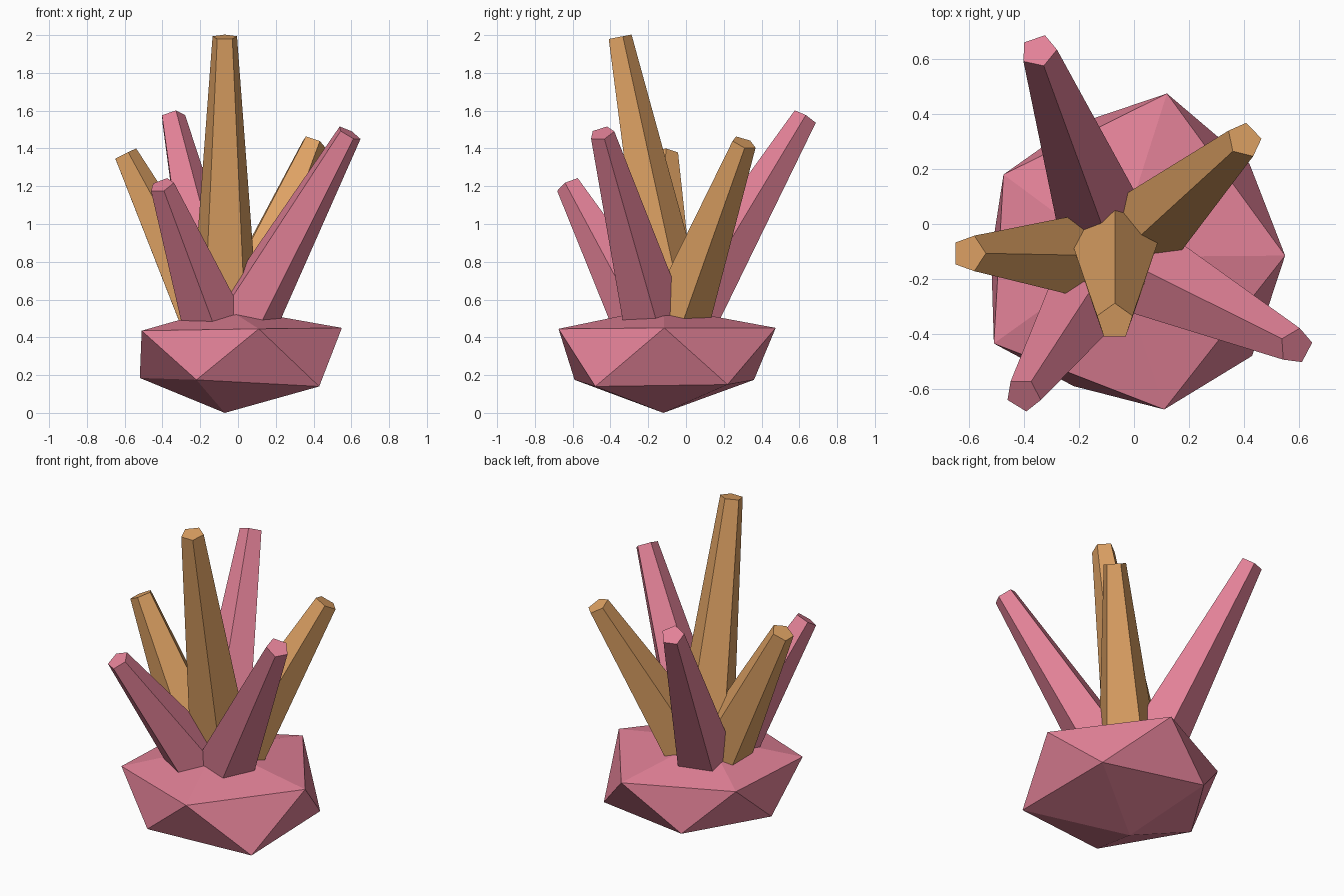
import bpy
import bmesh
import math
from mathutils import Vector, Matrix

if "Cube" in bpy.data.objects:
    bpy.data.objects.remove(bpy.data.objects["Cube"])


def make_material(name, colour):
    material = bpy.data.materials.new(name)
    material.use_nodes = True
    material.diffuse_color = (*colour, 1)
    shader = next(n for n in material.node_tree.nodes if n.type == "BSDF_PRINCIPLED")
    shader.inputs["Base Color"].default_value = (*colour, 1)
    return material


def finish(name, bm, material):
    """Turn a bmesh into a flat shaded object with one material."""
    bmesh.ops.recalc_face_normals(bm, faces=bm.faces)
    mesh = bpy.data.meshes.new(name)
    bm.to_mesh(mesh)
    bm.free()
    mesh.materials.append(material)
    obj = bpy.data.objects.new(name, mesh)
    bpy.context.collection.objects.link(obj)
    return obj


pink = make_material("rose pink", (0.76, 0.22, 0.31))
amber = make_material("amber tan", (0.73, 0.36, 0.127))

# Rock base: an uneven twenty-sided stone, two staggered rings between two poles
lower_ring = [(0.43, -0.48, 0.14), (0.42, 0.22, 0.15), (-0.22, 0.36, 0.175),
              (-0.52, -0.11, 0.185), (-0.22, -0.59, 0.175)]
upper_ring = [(0.55, -0.115, 0.45), (0.12, 0.475, 0.45), (-0.475, 0.18, 0.44),
              (-0.51, -0.435, 0.435), (0.11, -0.675, 0.445)]

bm = bmesh.new()
bottom = bm.verts.new((-0.07, -0.12, 0))
top = bm.verts.new((-0.07, -0.12, 0.56))
low = [bm.verts.new(p) for p in lower_ring]
high = [bm.verts.new(p) for p in upper_ring]
for i in range(5):
    j = (i + 1) % 5
    bm.faces.new((bottom, low[j], low[i]))
    bm.faces.new((low[i], low[j], high[i]))
    bm.faces.new((high[i], low[j], high[j]))
    bm.faces.new((high[i], high[j], top))
finish("rock_base", bm, pink)


# Crystals: tapered five-sided shafts leaning out of the rock
def crystal(name, root, tip, twist, material):
    root, tip = Vector(root), Vector(tip)
    axis = tip - root
    lean = Vector((0, 0, 1)).rotation_difference(axis).to_matrix().to_4x4()
    placement = (Matrix.Translation((root + tip) / 2) @ lean
                 @ Matrix.Rotation(math.radians(twist), 4, "Z"))
    bm = bmesh.new()
    bmesh.ops.create_cone(bm, cap_ends=True, segments=5, radius1=0.2,
                          radius2=0.068, depth=axis.length, matrix=placement)
    finish(name, bm, material)


heart = (-0.07, -0.12, 0.31)
crystal("tall_crystal", (-0.07, -0.03, 0.31), (-0.07, -0.355, 1.99), 0, amber)
crystal("left_back_crystal", heart, (0.402, 0.306, 1.43), -10, amber)
crystal("right_crystal", heart, (-0.6, -0.107, 1.37), -18, amber)
crystal("right_front_crystal", heart, (-0.403, -0.622, 1.205), 41, pink)
crystal("left_front_crystal", heart, (0.589, -0.445, 1.48), -10, pink)
crystal("right_back_crystal", heart, (-0.347, 0.63, 1.565), -17, pink)
